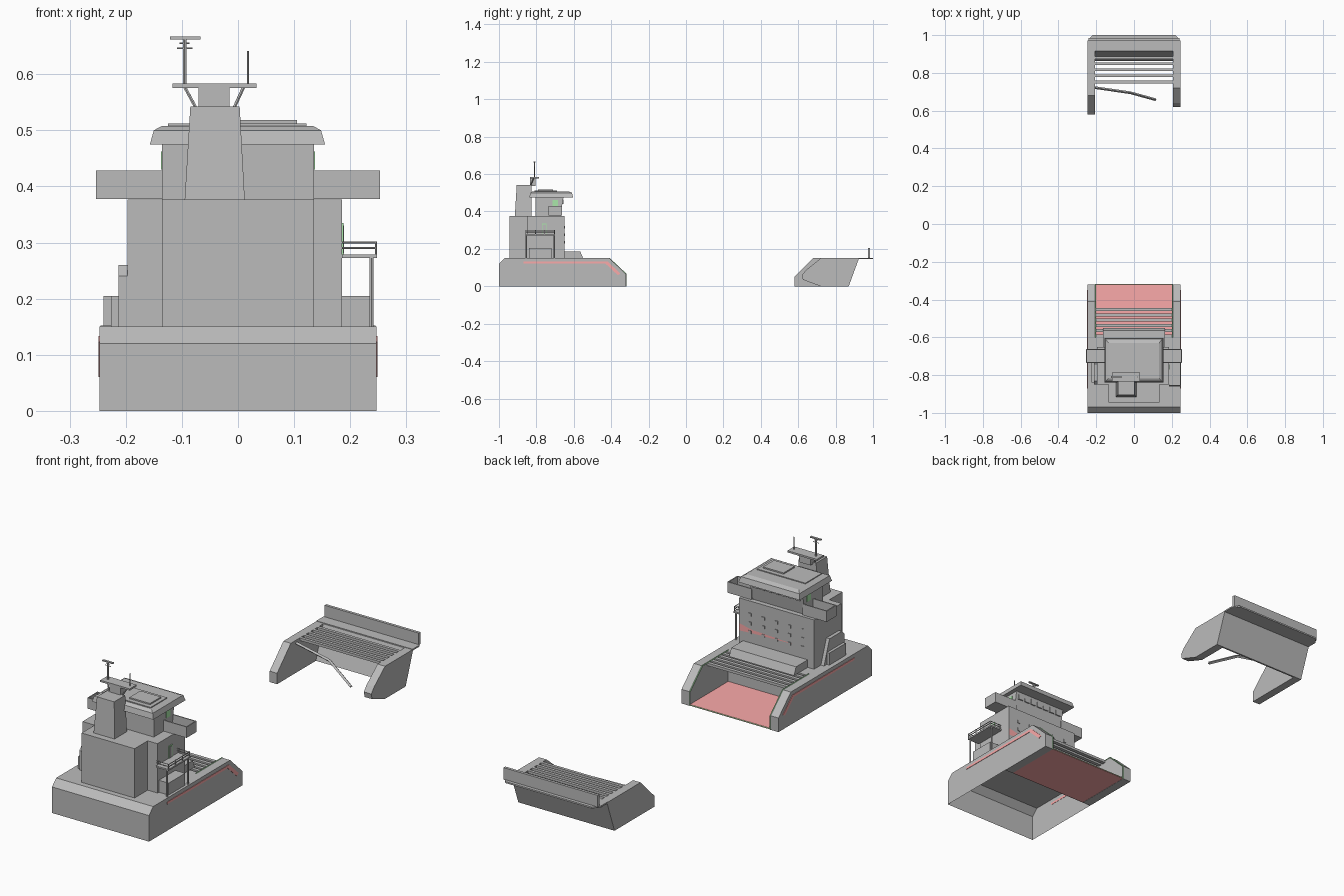
import bpy
import bmesh
from mathutils import Vector

if "Cube" in bpy.data.objects:
    bpy.data.objects.remove(bpy.data.objects["Cube"])


def material(name, r, g, b):
    m = bpy.data.materials.new(name)
    m.diffuse_color = (r, g, b, 1)
    m.use_nodes = True
    m.node_tree.nodes["Principled BSDF"].inputs["Base Color"].default_value = m.diffuse_color
    return m


GREY = material("hull_grey", .5, .5, .5)
RED = material("pale_red", .97, .4, .4)
GREEN = material("pale_green", .4, .8, .4)


def make(name, verts, faces, mat=GREY):
    me = bpy.data.meshes.new(name)
    me.from_pydata(verts, [], faces)
    bm = bmesh.new()
    bm.from_mesh(me)
    bmesh.ops.recalc_face_normals(bm, faces=bm.faces)
    bm.to_mesh(me)
    bm.free()
    me.materials.append(mat)
    ob = bpy.data.objects.new(name, me)
    bpy.context.collection.objects.link(ob)
    return ob


def prism(name, prof, x0, x1, skip=(), mat=GREY):
    """Extrude a (y, z) profile along x, leaving out the edges in skip."""
    n = len(prof)
    verts = [(x, y, z) for x in (x0, x1) for y, z in prof]
    faces = [list(range(n)), list(range(n, 2 * n))]
    faces += [[i, i + n, (i + 1) % n + n, (i + 1) % n] for i in range(n) if i not in skip]
    return make(name, verts, faces, mat)


def frustum(name, low, high, z0, z1, mat=GREY):
    """Block between two rectangles (x0, x1, y0, y1)."""
    v = []
    for (a, b, c, d), z in ((low, z0), (high, z1)):
        v += [(a, c, z), (b, c, z), (b, d, z), (a, d, z)]
    f = [(3, 2, 1, 0), (4, 5, 6, 7), (0, 1, 5, 4), (1, 2, 6, 5), (2, 3, 7, 6), (3, 0, 4, 7)]
    return make(name, v, f, mat)


def box(name, x0, x1, y0, y1, z0, z1, mat=GREY):
    return frustum(name, (x0, x1, y0, y1), (x0, x1, y0, y1), z0, z1, mat)


def rod(name, a, b, r=0.004, n=6, mat=GREY):
    a, b = Vector(a), Vector(b)
    bpy.ops.mesh.primitive_cylinder_add(vertices=n, radius=r, depth=(b - a).length, location=(a + b) / 2)
    ob = bpy.context.object
    ob.name = name
    ob.rotation_euler = (b - a).to_track_quat('Z', 'Y').to_euler()
    ob.data.materials.append(mat)
    return ob


W, IN = 0.247, 0.205

# Stern hull: open underneath, with a hold floor between two side walls
prism("stern_hull", [(-1, 0), (-1, .12), (-.97, .15), (-.6, .15), (-.6, 0)], -W, W, skip=(4,))
wall = [(-.6, 0), (-.6, .15), (-.41, .15), (-.32, .065), (-.32, 0)]
stripe = [(-.87, .123), (-.87, .133), (-.42, .133), (-.35, .068), (-.365, .06), (-.43, .121)]
for s, side in ((-1, "port"), (1, "starboard")):
    prism(side + "_hold_wall", wall, *sorted((s * IN, s * W)))
    prism(side + "_strake", stripe, *sorted((s * (W - .001), s * (W + .002))), mat=RED)
    for p, q in zip(wall[1:], wall[2:]):
        rod(side + "_hold_trim", (s * IN, *p), (s * IN, *q), .0025, 4, GREEN)
rod("floor_trim", (-IN, -.321, .004), (IN, -.321, .004), .0025, 4, GREEN)
box("hold_floor", -IN, IN, -.6, -.32, .001, .006, RED)
for i in range(6):
    y = -.445 - i * .028
    box("hold_beam", -IN, IN, y - .016, y, .138, .15)
frustum("deck_locker", (-.165, .165, -.65, -.55), (-.165, .165, -.65, -.565), .15, .185)

# Accommodation block
box("aft_block", -.135, .135, -.945, -.85, .15, .377)
box("main_block", -.197, .185, -.85, -.65, .15, .377)
for r in range(3):
    for c in range(5):
        x, z = -.14 + c * .067, .235 + r * .04
        box("cabin_window", x - .007, x + .007, -.651, -.647, z - .007, z + .007)
make("front_stripe", [(.183, -.6485, .262), (.183, -.6485, .228), (.12, -.6485, .232),
                      (-.1, -.6485, .238), (.12, -.6485, .248)], [(0, 1, 2, 3, 4)], RED)
box("side_door", .184, .188, -.77, -.745, .275, .335, GREEN)
box("side_door_panel", .184, .189, -.766, -.749, .28, .33)

# Side casings
prism("port_casing", [(-.85, .15), (-.85, .24), (-.83, .26), (-.74, .26), (-.7, .15)], -.213, -.195)
box("port_step", -.226, -.195, -.84, -.72, .15, .205)
box("starboard_step", .183, .235, -.84, -.72, .15, .205)

# Starboard platform with posts and railing
box("side_platform", .185, .248, -.86, -.7, .272, .279)
for y in (-.855, -.705):
    rod("platform_post", (.238, y, .15), (.238, y, .273), .004)
    for z in (.29, .3):
        rod("end_rail", (.185, y, z), (.246, y, z), .0018)
for y in (-.857, -.805, -.755, -.703):
    rod("rail_post", (.246, y, .277), (.246, y, .302), .002)
for z in (.29, .3):
    rod("side_rail", (.246, -.858, z), (.246, -.702, z), .002)

# Bridge
frustum("wheelhouse", (-.135, .135, -.805, -.672), (-.135, .135, -.805, -.655), .377, .478)
for i in range(7):
    x = -.108 + i * .036
    box("bridge_window", x - .013, x + .013, -.664, -.656, .44, .465)
for s in (-1, 1):
    box("bridge_side_window", *sorted((s * .134, s * .137)), -.715, -.685, .43, .462, GREEN)
    # Open-topped bridge wing
    a, b = sorted((s * .13, s * .253))
    box("wing_floor", a, b, -.735, -.662, .378, .383)
    box("wing_aft_side", a, b, -.735, -.73, .378, .428)
    box("wing_fore_side", a, b, -.667, -.662, .378, .428)
    box("wing_end", *sorted((s * .248, s * .253)), -.735, -.662, .378, .428)

# Bridge roof with raised panels
frustum("roof_rim", (-.157, .155, -.838, -.603), (-.15, .148, -.832, -.61), .475, .5)
frustum("roof_slope", (-.15, .148, -.832, -.61), (-.135, .133, -.818, -.63), .5, .508)
box("roof_panel", -.125, .122, -.81, -.69, .506, .512)
box("roof_hatch", 0, .105, -.79, -.71, .51, .518)

# Funnel, platform and masts
frustum("funnel", (-.095, .012, -.915, -.825), (-.085, .003, -.905, -.825), .377, .542)
box("funnel_top", -.07, -.015, -.835, -.805, .535, .577)
box("mast_platform", -.117, .033, -.835, -.785, .575, .583)
rod("platform_strut", (-.075, -.83, .54), (-.095, -.815, .577), .003)
rod("platform_strut", (-.007, -.83, .54), (.01, -.815, .577), .003)
rod("radar_mast", (-.095, -.81, .58), (-.095, -.81, .665), .0035)
box("radar_bar", -.121, -.067, -.815, -.805, .662, .667)
for z, h in ((.646, .014), (.655, .009)):
    rod("mast_crossbar", (-.095 - h, -.81, z), (-.095 + h, -.81, z), .0015)
rod("antenna", (.018, -.81, .58), (.018, -.81, .641), .002)

# Bow section: two side prongs, raked end wall, beams and overhanging deck
prism("port_prong", [(.58, 0), (.58, .05), (.68, .15), (.925, .15), (.87, 0)], -.245, -.207)
prism("starboard_prong", [(.72, 0), (.625, .035), (.62, .06), (.64, .085), (.72, .15), (.925, .15), (.87, 0)],
      .207, .245)
prism("bow_wall", [(.862, 0), (.915, .15), (.925, .15), (.87, 0)], -.207, .207)
deck = [(-.245, .92), (.245, .92), (.245, .97), (.22, 1), (-.22, 1), (-.245, .97)]
make("bow_deck", [(x, y, z) for z in (.145, .152) for x, y in deck],
     [(5, 4, 3, 2, 1, 0), (6, 7, 8, 9, 10, 11)] +
     [(i, (i + 1) % 6, (i + 1) % 6 + 6, i + 6) for i in range(6)])
box("bow_bulwark", -.24, .24, .972, .985, .15, .205)
for i in range(5):
    y = .752 + i * .032
    box("bow_beam", -.207, .207, y - .007, y + .007, .138, .15)
# Broken beam hanging loose
rod("loose_beam", (-.207, .722, .135), (-.02, .695, .115), .007, 4)
rod("loose_beam_end", (-.02, .695, .115), (.115, .658, .045), .007, 4)
